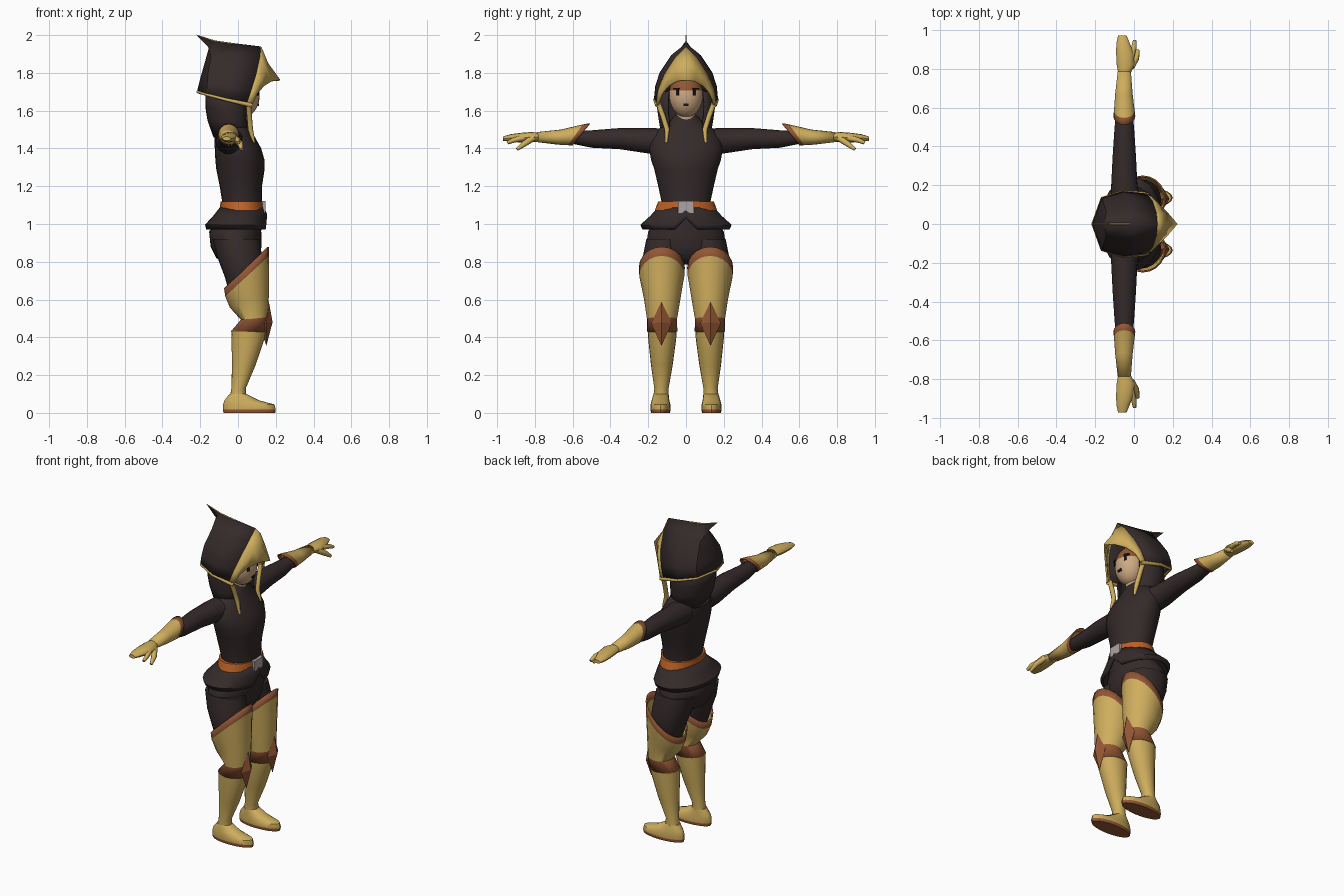
import bpy, bmesh, math
from mathutils import Vector

if "Cube" in bpy.data.objects:
    bpy.data.objects.remove(bpy.data.objects["Cube"])


def material(name, rgb):
    m = bpy.data.materials.new(name)
    m.diffuse_color = (*rgb, 1)
    m.use_nodes = True
    m.node_tree.nodes["Principled BSDF"].inputs["Base Color"].default_value = m.diffuse_color
    return m


DARK = material("dark cloth", (0.035, 0.023, 0.023))
GOLD = material("gold", (0.62, 0.42, 0.11))
RUST = material("rust leather", (0.29, 0.095, 0.035))
ORANGE = material("orange belt", (0.50, 0.12, 0.02))
GREY = material("grey metal", (0.42, 0.37, 0.37))
SKIN = material("skin", (0.62, 0.40, 0.23))
BLACK = material("black", (0.01, 0.008, 0.008))


def finish(name, bm, mats, mirror=False, thick=0, angle=40):
    bmesh.ops.recalc_face_normals(bm, faces=bm.faces)
    me = bpy.data.meshes.new(name)
    bm.to_mesh(me)
    bm.free()
    ob = bpy.data.objects.new(name, me)
    bpy.context.collection.objects.link(ob)
    for m in mats:
        me.materials.append(m)
    if mirror:
        mod = ob.modifiers.new("mirror", 'MIRROR')
        mod.use_axis = (False, True, False)
        mod.merge_threshold = 0.0005
    if thick:
        mod = ob.modifiers.new("thickness", 'SOLIDIFY')
        mod.thickness, mod.offset = thick, 0
    bpy.ops.object.select_all(action='DESELECT')
    ob.select_set(True)
    bpy.context.view_layer.objects.active = ob
    if angle:
        bpy.ops.object.shade_smooth_by_angle(angle=math.radians(angle))
    return ob


def skin_rows(bm, rows, closed, bands=()):
    """Bridge rows of vertices with quads; bands gives a material per row."""
    n = len(rows[0])
    for i in range(len(rows) - 1):
        for j in range(n if closed else n - 1):
            k = (j + 1) % n
            f = bm.faces.new((rows[i][j], rows[i][k], rows[i + 1][k], rows[i + 1][j]))
            f.material_index = bands[i] if i < len(bands) else 0


def loft(name, rings, mats, axis='z', n=20, bands=(), caps=True, arc=0,
         mirror=False, thick=0, angle=40, tweak=None):
    """Ellipse rings (pos, c1, c2, r1, r2, slope) stacked along z or y."""
    bm = bmesh.new()
    rows = []
    for i, (p, c1, c2, r1, r2, *s) in enumerate(rings):
        s = s[0] if s else 0
        row = []
        for j in range(n + (1 if arc else 0)):
            a = arc + (2 * math.pi - 2 * arc) * j / n
            u, v = r1 * math.cos(a), r2 * math.sin(a)
            if axis == 'z':
                co = Vector((c1 + u, c2 + v, p + s * u))
            else:
                co = Vector((c1 + u, p + s * v, c2 + v))
            if tweak:
                tweak(i, j, co)
            row.append(bm.verts.new(co))
        rows.append(row)
    skin_rows(bm, rows, not arc, bands)
    if caps and not arc:
        bm.faces.new(rows[0]).material_index = bands[0] if bands else 0
        bm.faces.new(rows[-1]).material_index = bands[-1] if bands else 0
    return finish(name, bm, mats, mirror, thick, angle)


def sheet(name, cols, mat, thick=0.01):
    """Half shell from columns of points, mirrored over y."""
    bm = bmesh.new()
    skin_rows(bm, [[bm.verts.new(p) for p in c] for c in cols], False)
    return finish(name, bm, [mat], True, thick)


def tube(name, pts, radii, mat):
    """Round tapered tube on both sides of the body."""
    for side, s in (("left", 1), ("right", -1)):
        cu = bpy.data.curves.new(name, 'CURVE')
        cu.dimensions, cu.bevel_depth, cu.bevel_resolution = '3D', 1, 2
        cu.use_fill_caps = True
        sp = cu.splines.new('POLY')
        sp.points.add(len(pts) - 1)
        for q, p, r in zip(sp.points, pts, radii):
            q.co, q.radius = (p[0], s * p[1], p[2], 1), r
        cu.materials.append(mat)
        ob = bpy.data.objects.new(f"{name}_{side}", cu)
        bpy.context.collection.objects.link(ob)
        bpy.ops.object.select_all(action='DESELECT')
        ob.select_set(True)
        bpy.context.view_layer.objects.active = ob
        bpy.ops.object.convert(target='MESH')


def box(name, loc, size, mat, turn=0):
    bm = bmesh.new()
    bmesh.ops.create_cube(bm, size=1)
    bmesh.ops.scale(bm, vec=size, verts=bm.verts)
    ob = finish(name, bm, [mat], angle=0)
    ob.location, ob.rotation_euler.z = loc, turn


# Torso, hips and shorts
loft("torso", [(1.05, .02, 0, .105, .13), (1.12, .022, 0, .106, .13), (1.20, .015, 0, .112, .147),
               (1.29, .013, 0, .128, .168), (1.34, .01, 0, .13, .185), (1.40, .0, 0, .123, .195),
               (1.45, -.015, 0, .11, .185), (1.50, -.022, 0, .09, .15), (1.545, -.025, 0, .075, .085),
               (1.575, -.025, 0, .065, .06)], [DARK], n=24)
loft("hips", [(1.06, .02, 0, .105, .13), (.96, -.015, 0, .138, .20), (.88, -.01, 0, .135, .212),
              (.82, -.005, 0, .11, .16), (.785, 0, 0, .06, .07)], [DARK], n=24)
loft("shorts_leg", [(.92, -.01, .11, .125, .10), (.82, .01, .122, .118, .108),
                    (.72, .035, .125, .105, .105), (.63, .045, .125, .09, .085)], [DARK], mirror=True)


# Flared skirt with a notch at the front
def notch(i, j, co):
    if j == 0:
        co.z += (0, .025, .055, .06)[i]


loft("skirt", [(1.085, .02, 0, .112, .145), (1.04, .008, 0, .135, .185),
               (.995, -.01, 0, .16, .237), (.972, -.008, 0, .155, .225)],
     [DARK], n=24, caps=False, thick=.01, tweak=notch)

# Belt and buckle
loft("belt", [(1.072, .02, 0, .116, .165), (1.118, .02, 0, .113, .148)], [ORANGE], n=24)
box("buckle", (.135, 0, 1.09), (.02, .084, .062), GREY)

# Boots: slanted cuff, thigh, knee band, shin
loft("boot_thigh", [(.77, .045, .128, .115, .118, .95), (.725, .048, .128, .112, .115, .95),
                    (.60, .06, .126, .10, .092, .4), (.50, .087, .127, .068, .076, .1),
                    (.43, .057, .126, .09, .076)],
     [GOLD, RUST], bands=(1, 0, 0, 1), caps=False, mirror=True, thick=.008)
loft("boot_shin", [(.435, .057, .126, .093, .077), (.39, .053, .126, .087, .074),
                   (.25, .03, .128, .062, .057), (.13, .003, .13, .038, .038),
                   (.07, 0, .133, .045, .042)], [GOLD], mirror=True)
loft("foot", [(0, .06, .135, .137, .05), (.018, .06, .135, .14, .054), (.045, .057, .135, .136, .052),
              (.066, .02, .135, .092, .047), (.10, 0, .132, .045, .04)],
     [GOLD, RUST], bands=(1, 0, 0, 0), mirror=True)

# Diamond knee guards
bm = bmesh.new()
top, low, front, back, inn, out = [bm.verts.new(p) for p in (
    (.163, .13, .59), (.15, .13, .355), (.183, .13, .48), (.11, .13, .48),
    (.15, .075, .475), (.15, .185, .475))]
for a in (top, low):
    for b in (inn, out):
        for c in (front, back):
            bm.faces.new((a, b, c))
finish("knee_guard", bm, [RUST], mirror=True, angle=0)

# Arms, gauntlets, hands
loft("arm", [(.10, -.035, 1.435, .085, .07), (.19, -.05, 1.44, .068, .068), (.35, -.05, 1.452, .06, .056),
             (.50, -.05, 1.45, .05, .046), (.60, -.05, 1.46, .04, .036)], [DARK], axis='y', n=16, mirror=True)
loft("gauntlet", [(.555, -.05, 1.475, .054, .056, -.8), (.585, -.05, 1.472, .05, .052, -.75),
                  (.67, -.052, 1.46, .042, .037, -.2), (.785, -.05, 1.46, .031, .024)],
     [GOLD, RUST], axis='y', n=16, bands=(1, 0, 0), caps=False, mirror=True, thick=.006)
loft("hand", [(.77, -.05, 1.46, .03, .023), (.82, -.043, 1.46, .046, .027), (.88, -.047, 1.457, .045, .025),
              (.93, -.056, 1.455, .035, .02), (.97, -.06, 1.452, .022, .011)],
     [GOLD], axis='y', n=12, mirror=True)
tube("index_finger", [(-.015, .86, 1.455), (0, .91, 1.445), (.003, .945, 1.43)], (.016, .014, .009), GOLD)
tube("thumb", [(-.015, .81, 1.455), (.012, .855, 1.425), (.02, .895, 1.395)], (.018, .016, .009), GOLD)

# Head with hair band, neck and face details
bm = bmesh.new()
bmesh.ops.create_uvsphere(bm, u_segments=24, v_segments=18, radius=1)
for v in bm.verts:
    v.co = Vector((.03 + .085 * v.co.x, .09 * v.co.y, 1.685 + .12 * v.co.z))
for f in bm.faces:
    f.material_index = int(f.calc_center_median().z > 1.715)
finish("head", bm, [SKIN, RUST])
loft("neck", [(1.53, -.005, 0, .05, .05), (1.63, .005, 0, .05, .05)], [SKIN], n=16)
for s in (1, -1):
    box("eye", (.103, s * .045, 1.70), (.009, .015, .04), BLACK, s * .5)
    box("eyelash", (.100, s * .052, 1.716), (.009, .034, .01), BLACK, s * .5)
box("mouth", (.106, 0, 1.632), (.009, .026, .014), BLACK)

# Pointed hood with gold brow and trim
seam = [(.12, 0, 1.935), (.115, .055, 1.88), (.095, .113, 1.79), (.07, .145, 1.71), (.045, .155, 1.635)]
mid = [(-.02, 0, 1.952), (-.02, .075, 1.89), (-.03, .135, 1.80), (-.05, .158, 1.73), (-.06, .165, 1.658)]
rear = [(-.12, 0, 1.967), (-.14, .058, 1.88), (-.155, .108, 1.80), (-.16, .128, 1.74), (-.165, .132, 1.685)]
end = [(-.218, 0, 2.0), (-.15, 0, 1.93), (-.172, 0, 1.85), (-.195, 0, 1.77), (-.212, 0, 1.70)]
brow = [(.155, 0, 1.85), (.145, .055, 1.82), (.12, .105, 1.76), (.09, .137, 1.70), (.06, .154, 1.632)]
rim = [(.22, 0, 1.76), (.18, .045, 1.757), (.135, .092, 1.73), (.10, .126, 1.69), (.072, .148, 1.628)]
sheet("hood", [seam, mid, rear, end], DARK)
sheet("hood_brow", [seam, brow, rim], GOLD)
tube("hood_trim", [c[-1] for c in (rim, seam, mid, rear, end)], (.012, .012, .009, .008, .008), GOLD)
tube("hood_ridge", [c[0] for c in (seam, mid, rear, end)], (.004, .004, .004, .002), GOLD)

# Cowl around the neck and hanging straps
loft("cowl", [(1.70, -.05, 0, .115, .14), (1.62, -.05, 0, .118, .15), (1.55, -.045, 0, .112, .14),
              (1.46, -.03, 0, .095, .125)], [DARK], arc=math.radians(40), thick=.01)
tube("strap", [(.055, .148, 1.64), (.06, .122, 1.57), (.066, .10, 1.50), (.085, .105, 1.43)],
     (.014, .014, .014, .007), GOLD)
